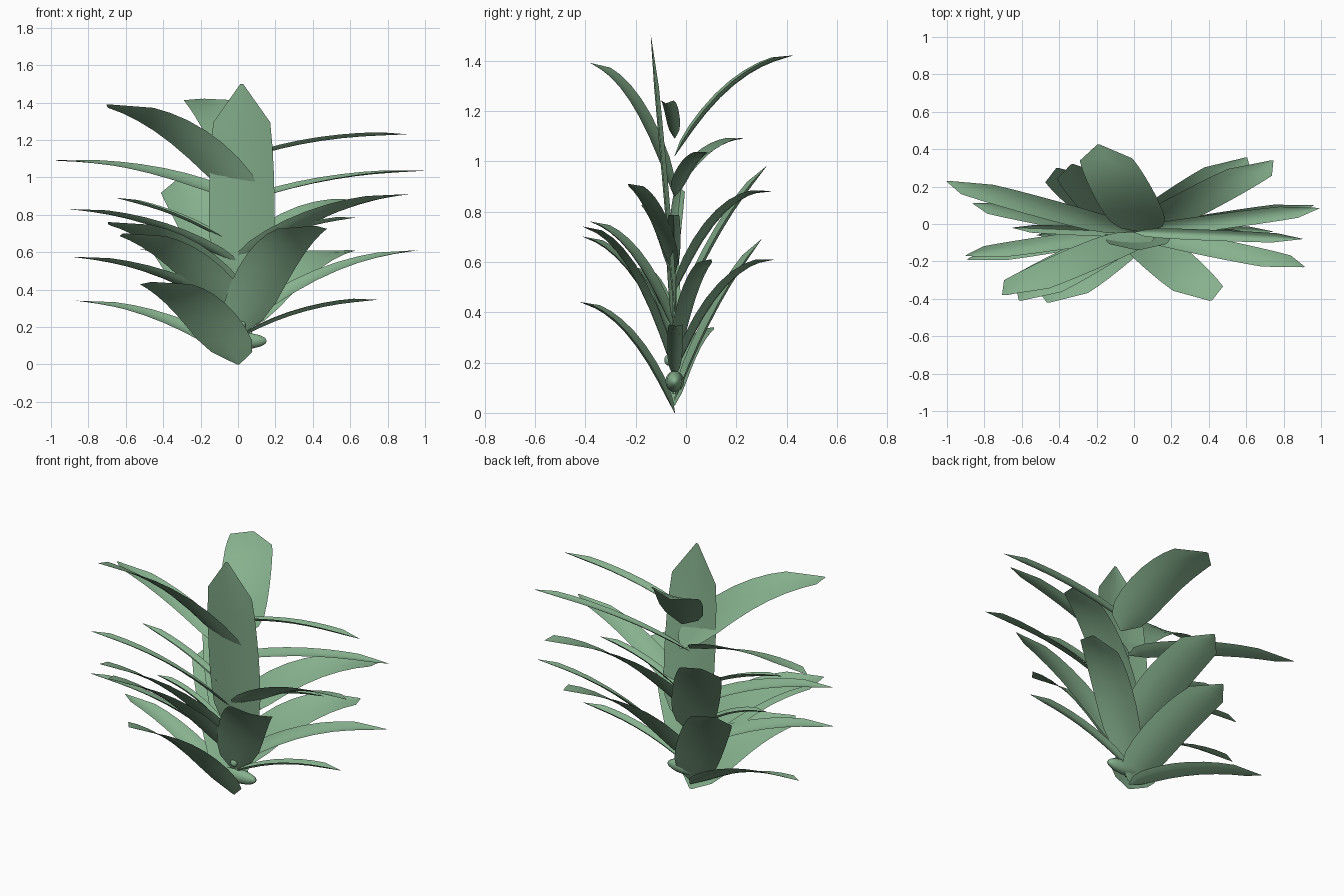
import bpy, bmesh, math
from mathutils import Vector

if "Cube" in bpy.data.objects:
    bpy.data.objects.remove(bpy.data.objects["Cube"])

FLAT = 0.43      # plant is squashed front to back
BLADE_FLAT = 0.22  # blades are squashed further across their width
Y0 = -0.045      # stem line

green = bpy.data.materials.new("leaf_green")
green.diffuse_color = (0.24, 0.44, 0.27, 1)
green.use_nodes = True
green.node_tree.nodes["Principled BSDF"].inputs["Base Color"].default_value = green.diffuse_color

# half-width along a leaf (position, fraction of the full half-width)
PROFILE = [(0, 0.05), (0.08, 0.68), (0.17, 0.9), (0.28, 0.97), (0.4, 1.0),
           (0.52, 1.0), (0.64, 0.98), (0.75, 0.94), (0.85, 0.87), (1.0, 0.04)]


def finish(obj):
    obj.data.materials.append(green)
    bpy.context.view_layer.objects.active = obj
    obj.select_set(True)
    bpy.ops.object.shade_smooth_by_angle(angle=math.radians(40))
    obj.select_set(False)


def leaf(name, base_z, tip, arch=0.9, width=0.33, base_x=0.0, reach=0.45):
    """Arched, slightly folded blade along a quadratic curve."""
    p0 = Vector((base_x, Y0, base_z))
    p2 = Vector(tip)
    p1 = p0.lerp(p2, reach)
    p1.z = base_z + (tip[2] - base_z) * arch
    out = Vector((p2.x - p0.x, (p2.y - Y0) / FLAT * 1.2, 0)).normalized()
    side = Vector((-out.y, out.x * BLADE_FLAT, 0))
    bm = bmesh.new()
    rows = []
    for t, w in PROFILE:
        c = p0 * (1 - t) ** 2 + p1 * 2 * t * (1 - t) + p2 * t * t
        tangent = ((p1 - p0) * (1 - t) + (p2 - p1) * t).normalized()
        up = tangent.cross(side.normalized())
        row = []
        for s in (-1, -0.5, 0, 0.5, 1):
            p = c + side * (s * w * width / 2) + up * (0.022 * w * (s * s - 0.3))
            row.append(bm.verts.new((p.x, p.y, max(p.z, 0))))
        rows.append(row)
    for a, b in zip(rows, rows[1:]):
        for i in range(4):
            bm.faces.new((a[i], a[i + 1], b[i + 1], b[i]))
    me = bpy.data.meshes.new(name)
    bm.to_mesh(me)
    bm.free()
    obj = bpy.data.objects.new(name, me)
    bpy.context.collection.objects.link(obj)
    finish(obj)


# Arched leaves: base height, tip, extra shape settings
leaves = [
    (0.00, (-0.46, -0.42, 0.44), {"width": 0.35}),
    (0.03, (-0.86, 0.11, 0.34), {}),
    (0.14, (0.74, -0.04, 0.345), {"arch": 0.95, "width": 0.28}),
    (0.05, (-0.41, 0.30, 0.69), {"arch": 0.65}),
    (0.16, (0.60, 0.355, 0.61), {"arch": 1.0}),
    (0.20, (0.96, 0.10, 0.61), {}),
    (0.15, (0.41, -0.41, 0.74), {"arch": 0.93}),
    (0.27, (-0.89, -0.19, 0.575), {}),
    (0.24, (-0.61, -0.41, 0.70), {}),
    (0.32, (-0.69, -0.38, 0.76), {}),
    (0.35, (-0.52, -0.06, 0.615), {"width": 0.22}),
    (0.35, (-0.33, 0.32, 0.98), {"arch": 0.65}),
    (0.48, (0.74, 0.34, 0.88), {"arch": 1.05}),
    (0.53, (-0.90, -0.17, 0.83), {}),
    (0.56, (0.63, -0.05, 0.785), {"width": 0.22}),
    (0.55, (0.91, -0.23, 0.91), {"width": 0.36}),
    (0.62, (-0.65, -0.02, 0.89), {"width": 0.22, "arch": 0.75}),
    (0.86, (0.99, 0.085, 1.035), {"arch": 0.95}),
    (0.88, (-1.0, 0.23, 1.09), {"arch": 1.0}),
    (0.86, (-0.70, -0.38, 1.39), {"base_x": 0.07, "width": 0.36}),
    (1.09, (0.90, -0.08, 1.23), {"arch": 1.05, "width": 0.26}),
    (1.02, (-0.19, 0.425, 1.42), {"base_x": 0.06}),
]
for i, (z, tip, extra) in enumerate(leaves):
    leaf(f"leaf_{i + 1:02d}", z, tip, **extra)

# Upright centre leaf
leaf("centre_leaf", 0.40, (0.02, -0.14, 1.50), arch=0.35, width=0.35,
     base_x=0.02, reach=0.3)

# Thin stem
bpy.ops.mesh.primitive_cylinder_add(vertices=6, radius=0.008, depth=0.45,
                                    location=(0.02, Y0, 0.3))
bpy.context.object.name = "stem"
finish(bpy.context.object)


# Buds near the foot
def bud(name, loc, size):
    bpy.ops.mesh.primitive_uv_sphere_add(segments=10, ring_count=8, radius=1,
                                         location=loc)
    bpy.context.object.name = name
    bpy.context.object.scale = size
    finish(bpy.context.object)


bud("large_bud", (0.04, Y0, 0.125), (0.12, 0.037, 0.042))
bud("small_bud", (0.02, -0.07, 0.21), (0.022, 0.016, 0.022))
